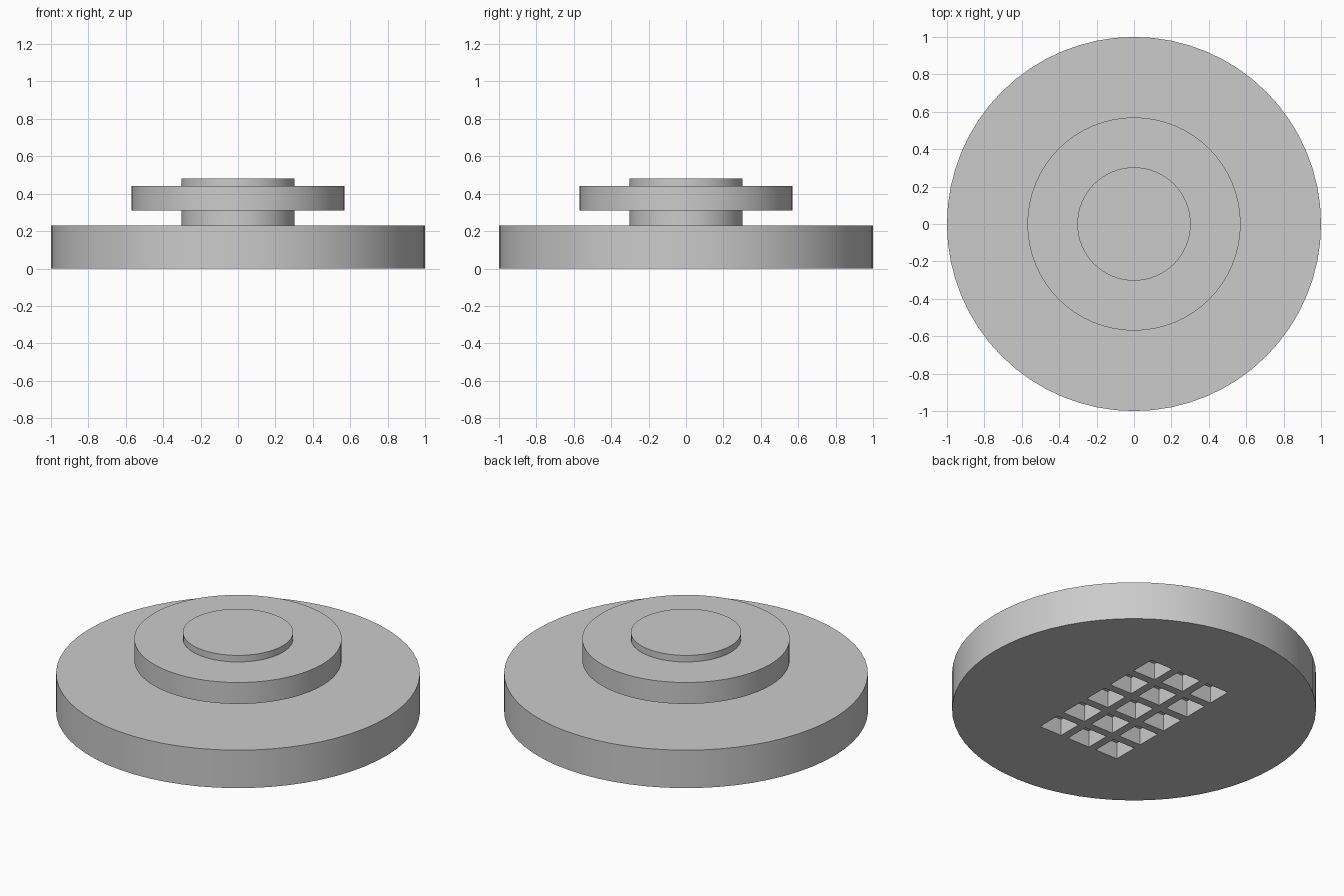
import bpy
import bmesh
import math
from mathutils import Matrix, Vector

cube = bpy.data.objects.get("Cube")
if cube:
    bpy.data.objects.remove(cube, do_unlink=True)

GREY = (0.6, 0.6, 0.6, 1.0)
SEGMENTS = 64

grey = bpy.data.materials.new("plain_grey")
grey.use_nodes = True
grey.diffuse_color = GREY
grey.node_tree.nodes["Principled BSDF"].inputs["Base Color"].default_value = GREY


def add_object(name, bm):
    bmesh.ops.recalc_face_normals(bm, faces=bm.faces)
    mesh = bpy.data.meshes.new(name)
    bm.to_mesh(mesh)
    bm.free()
    mesh.materials.append(grey)
    obj = bpy.data.objects.new(name, mesh)
    bpy.context.collection.objects.link(obj)
    return obj


def lathe(name, profile):
    """Revolve a (radius, height) profile and close both ends with a disc."""
    bm = bmesh.new()
    rings = []
    for radius, z in profile:
        ring = bmesh.ops.create_circle(
            bm, segments=SEGMENTS, radius=radius,
            matrix=Matrix.Translation((0, 0, z)))["verts"]
        rings.append(ring)
    for low, high in zip(rings, rings[1:]):
        for i in range(SEGMENTS):
            j = (i + 1) % SEGMENTS
            bm.faces.new((low[i], low[j], high[j], high[i]))
    bm.faces.new(rings[0])
    bm.faces.new(rings[-1])
    return add_object(name, bm)


# Round stepped body: wide base, neck, flange and top boss
BASE, FLANGE, NECK = 1.0, 0.57, 0.303
body = lathe("stepped_round_body", [
    (BASE, 0), (BASE, 0.23),
    (NECK, 0.23), (NECK, 0.31),
    (FLANGE, 0.31), (FLANGE, 0.44),
    (NECK, 0.44), (NECK, 0.48),
])

# Grid of square pockets sunk into the underside
PITCH, SIDE, DEPTH = 0.2, 0.15, 0.1
bm = bmesh.new()
for column in (-1, 0, 1):
    for row in (-2, -1, 0, 1, 2):
        place = Matrix.Translation((column * PITCH, row * PITCH, 0))
        size = Matrix.Diagonal(Vector((SIDE, SIDE, DEPTH * 2, 1)))
        bmesh.ops.create_cube(bm, size=1, matrix=place @ size)
cutter = add_object("pocket_cutter", bm)
cutter.hide_render = True

cut = body.modifiers.new("underside_pockets", "BOOLEAN")
cut.operation = "DIFFERENCE"
cut.solver = "EXACT"
cut.object = cutter

bpy.ops.object.select_all(action="DESELECT")
body.select_set(True)
bpy.context.view_layer.objects.active = body
bpy.ops.object.modifier_apply(modifier=cut.name)
bpy.data.objects.remove(cutter, do_unlink=True)

# Smooth round walls, crisp rims and pockets
bpy.ops.object.shade_smooth_by_angle(angle=math.radians(30))
